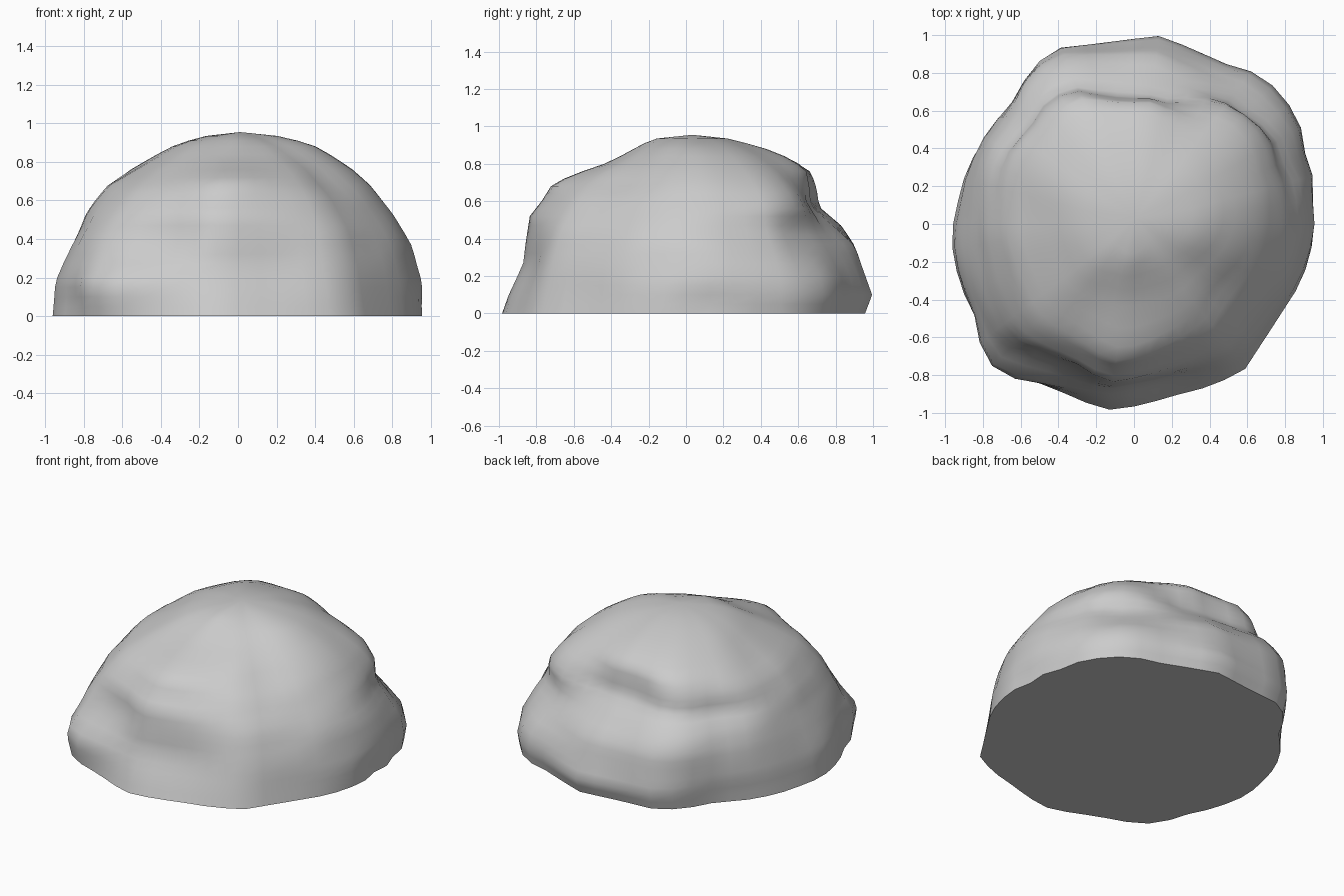
import bpy, bmesh, math
from mathutils import Vector, noise

if "Cube" in bpy.data.objects:
    bpy.data.objects.remove(bpy.data.objects["Cube"])

SEGMENTS = 48
TOP = Vector((0.02, 0.05, 0.955))

# Widest outline seen from above, counter-clockwise (x, y)
OUTLINE = [(.96, .05), (.95, .25), (.91, .34), (.88, .53), (.78, .70), (.64, .80),
           (.50, .84), (.30, .93), (.12, 1.0), (-.08, .97), (-.44, .93), (-.57, .79),
           (-.64, .65), (-.80, .46), (-.89, .30), (-.95, .05), (-.97, -.08),
           (-.93, -.35), (-.85, -.55), (-.79, -.71), (-.66, -.80), (-.36, -.91),
           (-.16, -.99), (.04, -.96), (.20, -.91), (.40, -.86), (.58, -.78),
           (.73, -.55), (.89, -.30), (.96, -.05)]

# Side profiles (height, radius) every 45 degrees, starting at +x
PROFILES = [
    [(0, .96), (.17, .96), (.36, .90), (.53, .80), (.68, .68), (.78, .57), (.88, .41), (.94, .21)],
    [(0, 1.03), (.1, 1.05), (.2, 1.03), (.36, .93), (.45, .87), (.55, .86), (.65, .78), (.75, .66), (.86, .48), (.93, .25)],
    [(0, .96), (.1, 1.0), (.2, .97), (.36, .92), (.5, .79), (.58, .69), (.63, .68), (.68, .67), (.78, .65), (.86, .51), (.93, .25)],
    [(0, .93), (.15, .95), (.36, .95), (.46, .91), (.55, .80), (.63, .79), (.70, .76), (.78, .67), (.87, .47), (.93, .25)],
    [(0, .97), (.17, .95), (.36, .88), (.53, .80), (.68, .68), (.78, .51), (.88, .34), (.94, .16)],
    [(0, 1.04), (.18, 1.06), (.3, .99), (.38, .95), (.53, .85), (.66, .72), (.78, .52), (.88, .32), (.94, .16)],
    [(0, 1.0), (.1, .96), (.18, .92), (.27, .88), (.52, .85), (.6, .79), (.68, .74), (.74, .63), (.8, .44), (.92, .2)],
    [(0, .96), (.25, .91), (.45, .83), (.62, .70), (.76, .51), (.88, .29), (.94, .13)],
]

# Local hollows and bumps: position, reach, push outwards
DENTS = [((-.34, -.80, .42), .12, -.03), ((-.52, -.70, .36), .13, -.05),
         ((-.66, -.76, .12), .10, .03), ((-.85, -.45, .10), .14, -.03),
         ((.65, .66, .44), .16, -.05), ((.93, .12, .04), .10, -.03),
         ((.15, .72, .52), .14, -.04), ((-.70, .55, .45), .14, -.03)]


def lerp_table(table, t):
    for (a, va), (b, vb) in zip(table, table[1:]):
        if t <= b:
            return va + (vb - va) * max(0, (t - a) / (b - a))
    return table[-1][1]


def outline_radius(angle):
    d = Vector((math.cos(angle), math.sin(angle)))
    for i, p in enumerate(OUTLINE):
        a, b = Vector(p), Vector(OUTLINE[(i + 1) % len(OUTLINE)])
        e = b - a
        det = d.x * -e.y + e.x * d.y
        s = (d.x * a.y - d.y * a.x) / det
        r = (a.x * -e.y + e.x * a.y) / det
        if -1e-6 <= s <= 1 + 1e-6 and r > 0:
            return r
    return 1.0


def shape_ratio(angle, z):
    u = angle / (math.pi / 4)
    k, t = int(u), u - int(u)
    p = []
    for j in range(k - 1, k + 3):
        prof = PROFILES[j % 8]
        p.append(lerp_table(prof, z) / max(r for _, r in prof))
    return p[1] + .5 * t * (p[2] - p[0] + t * (2 * p[0] - 5 * p[1] + 4 * p[2] - p[3]
                            + t * (3 * (p[1] - p[2]) + p[3] - p[0])))


def surface_point(angle, z):
    r = outline_radius(angle) * shape_ratio(angle, z)
    d = Vector((math.cos(angle), math.sin(angle), 0))
    p = d * r + Vector((0, 0, z))
    push = sum(k * math.exp(-((p - Vector(c)).length / w) ** 2) for c, w, k in DENTS)
    push += .012 * noise.noise(p * 4) * min(1, z * 5)
    return p + d * push


# Boulder: stacked rings closed by a top cap and a flat base
heights = [0, .05, .1, .15, .2, .27, .32, .37, .42, .47, .52, .56, .6, .64, .68,
           .72, .76, .8, .84, .88, .91, .935]
bm = bmesh.new()
rings = [[bm.verts.new(surface_point(2 * math.pi * i / SEGMENTS, z))
          for i in range(SEGMENTS)] for z in heights]
for lo, hi in zip(rings, rings[1:]):
    for i in range(SEGMENTS):
        j = (i + 1) % SEGMENTS
        bm.faces.new((lo[i], lo[j], hi[j], hi[i]))
apex = bm.verts.new(TOP)
for i in range(SEGMENTS):
    bm.faces.new((rings[-1][i], rings[-1][(i + 1) % SEGMENTS], apex))
bm.faces.new(rings[0][::-1])

# Soften the crown, where the rings crowd together
crown = [v for v in bm.verts if v.co.z > .8]
for _ in range(2):
    bmesh.ops.smooth_vert(bm, verts=crown, factor=.4,
                          use_axis_x=True, use_axis_y=True, use_axis_z=False)
bmesh.ops.recalc_face_normals(bm, faces=bm.faces[:])

mesh = bpy.data.meshes.new("boulder")
bm.to_mesh(mesh)
bm.free()
boulder = bpy.data.objects.new("boulder", mesh)
bpy.context.collection.objects.link(boulder)
bpy.context.view_layer.objects.active = boulder
boulder.select_set(True)
bpy.ops.object.shade_smooth_by_angle(angle=math.radians(55))
